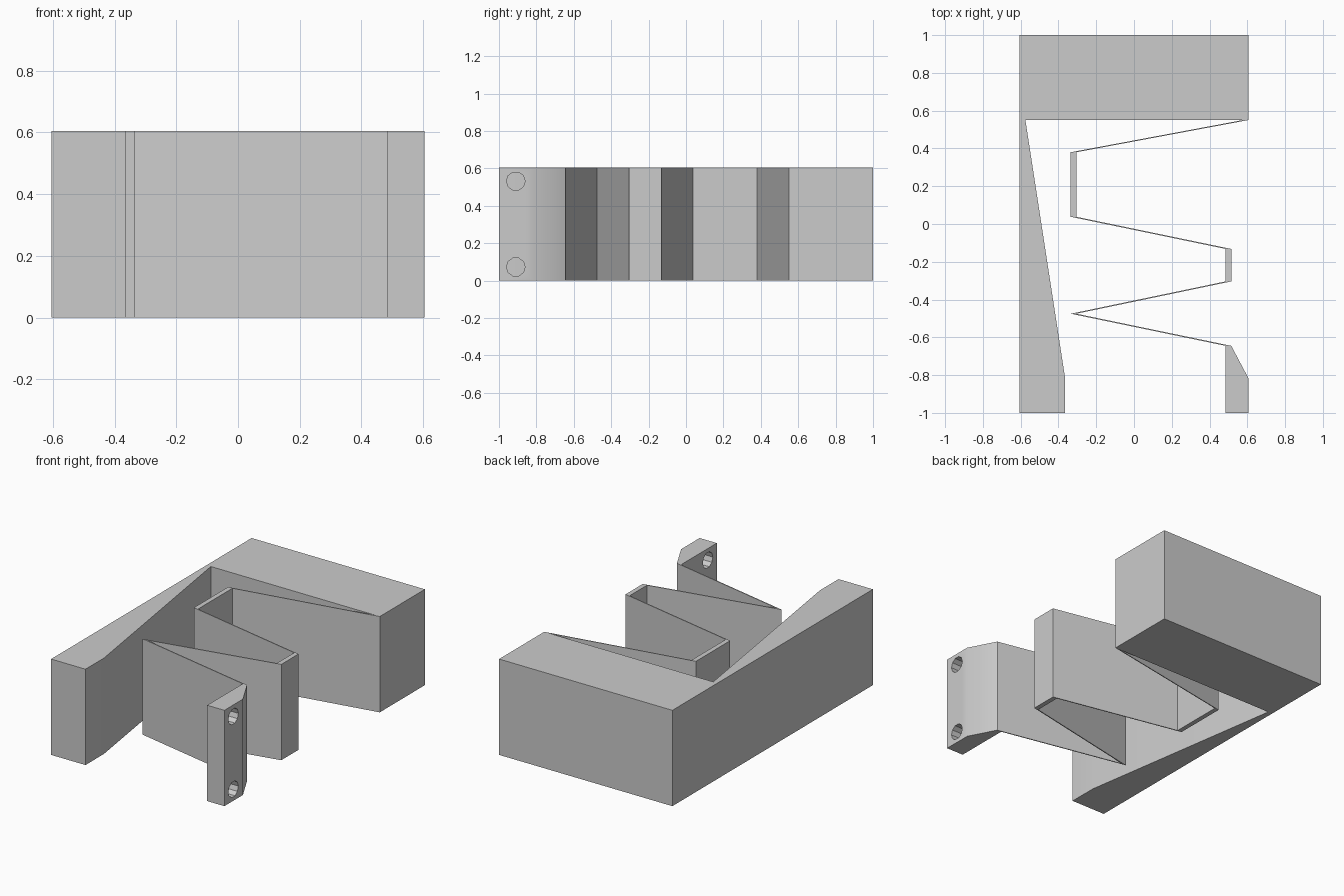
import bpy, bmesh, math

cube = bpy.data.objects.get("Cube")
if cube:
    bpy.data.objects.remove(cube, do_unlink=True)

HEIGHT = 0.605
HALF = 0.605      # half width in x
STRIP = 0.03      # spring thickness measured along x

grey = bpy.data.materials.new("plain_grey")
grey.use_nodes = True
grey.diffuse_color = (0.6, 0.6, 0.6, 1)
grey.node_tree.nodes["Principled BSDF"].inputs["Base Color"].default_value = grey.diffuse_color


def prism(name, outline):
    """Extrude an outline in x, y up to the full height."""
    bm = bmesh.new()
    face = bm.faces.new([bm.verts.new((x, y, 0)) for x, y in outline])
    top = bmesh.ops.extrude_face_region(bm, geom=[face])["geom"]
    bmesh.ops.translate(bm, vec=(0, 0, HEIGHT),
                        verts=[v for v in top if isinstance(v, bmesh.types.BMVert)])
    bmesh.ops.recalc_face_normals(bm, faces=bm.faces)
    mesh = bpy.data.meshes.new(name)
    bm.to_mesh(mesh)
    bm.free()
    mesh.materials.append(grey)
    obj = bpy.data.objects.new(name, mesh)
    bpy.context.collection.objects.link(obj)
    return obj


def activate(obj):
    bpy.ops.object.select_all(action='DESELECT')
    obj.select_set(True)
    bpy.context.view_layer.objects.active = obj


# Thick back block with the tapering right-hand arm
frame = prism("frame", [
    (-HALF, -1), (-0.365, -1), (-0.365, -0.815), (STRIP - HALF, 0.55),
    (HALF, 0.55), (HALF, 1), (-HALF, 1)])

# Folded leaf spring: a zigzag path given thickness along x
path = [(HALF, 0.55), (-0.305, 0.38), (-0.305, 0.038), (0.515, -0.132),
        (0.515, -0.304), (-0.305, -0.475), (0.515, -0.645)]
spring = prism("zigzag_spring", path + [(x - STRIP, y) for x, y in reversed(path)])

# Mounting tab at the free end of the spring
tab = prism("mounting_tab", [
    (0.485, -1), (HALF, -1), (HALF, -0.815), (0.515, -0.645), (0.485, -0.645)])

# Two screw holes through the tab
for z in (0.073, HEIGHT - 0.073):
    bpy.ops.mesh.primitive_cylinder_add(vertices=10, radius=0.05, depth=0.4,
                                        location=(0.545, -0.91, z),
                                        rotation=(0, math.pi / 2, 0))
    cutter = bpy.context.object
    cutter.name = "screw_hole_cutter"
    cutter.hide_render = True
    cutter.data.materials.append(grey)
    activate(tab)
    cut = tab.modifiers.new("screw_hole", 'BOOLEAN')
    cut.operation = 'DIFFERENCE'
    cut.solver = 'EXACT'
    cut.object = cutter
    bpy.ops.object.modifier_apply(modifier=cut.name)
    bpy.data.objects.remove(cutter, do_unlink=True)

# Soft shading over the shallow bends, sharp elsewhere
for obj in (frame, tab):
    activate(obj)
    bpy.ops.object.shade_smooth_by_angle(angle=math.radians(30))
